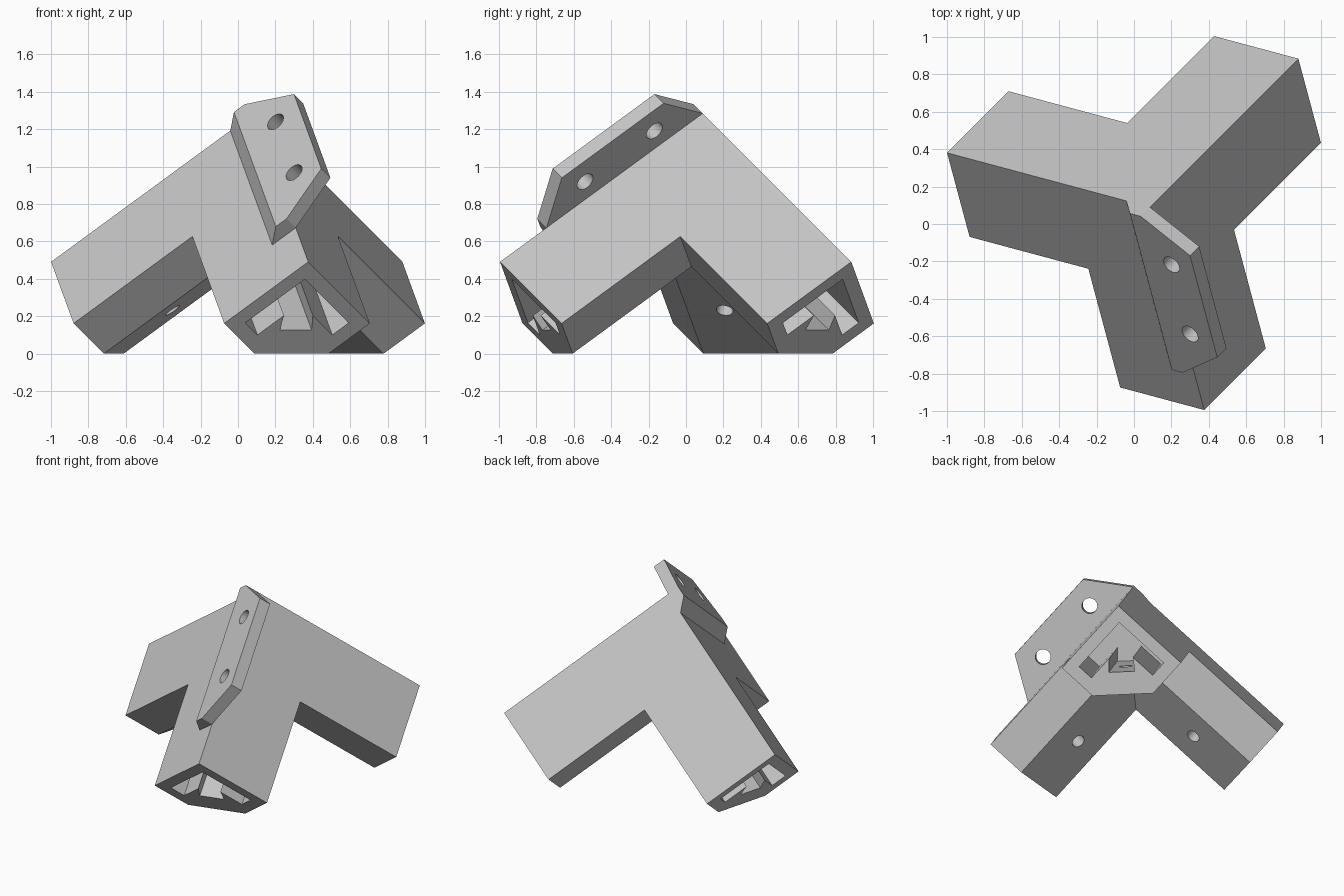
import bpy, bmesh, math
from mathutils import Vector

cube = bpy.data.objects.get("Cube")
if cube:
    bpy.data.objects.remove(cube, do_unlink=True)

# Single grey plastic
grey = bpy.data.materials.new("grey_plastic")
grey.use_nodes = True
colour = (0.55, 0.55, 0.55, 1)
grey.diffuse_color = colour
grey.node_tree.nodes["Principled BSDF"].inputs["Base Color"].default_value = colour

# Corner frame: three perpendicular axes sloping down from the apex
APEX = Vector((0.085, 0.09, 1.285))
LENGTH, WIDTH, FLAT = 1.375, 0.57, 0.28


def axis(degrees):
    r, t = math.sqrt(2 / 3), math.radians(degrees)
    return Vector((r * math.cos(t), r * math.sin(t), -math.sqrt(1 / 3)))


AXES = [axis(165), axis(45), axis(285)]


def place(a, b, c):
    return APEX + AXES[0] * a + AXES[1] * b + AXES[2] * c


def finish(bm, name):
    bmesh.ops.recalc_face_normals(bm, faces=bm.faces)
    mesh = bpy.data.meshes.new(name)
    bm.to_mesh(mesh)
    bm.free()
    mesh.materials.append(grey)
    ob = bpy.data.objects.new(name, mesh)
    bpy.context.scene.collection.objects.link(ob)
    return ob


def loft(name, ring_a, ring_b):
    """Solid between two matching rings of points."""
    bm = bmesh.new()
    lo = [bm.verts.new(p) for p in ring_a]
    hi = [bm.verts.new(p) for p in ring_b]
    bm.faces.new(lo)
    bm.faces.new(hi)
    for i in range(len(lo)):
        j = (i + 1) % len(lo)
        bm.faces.new((lo[i], lo[j], hi[j], hi[i]))
    return finish(bm, name)


def along(i, profile, start, end, name):
    """Extrude a profile along corner axis i."""
    rings = []
    for d in (start, end):
        ring = []
        for u, v in profile:
            p = [0, 0, 0]
            p[i], p[(i + 1) % 3], p[(i + 2) % 3] = d, u, v
            ring.append(place(*p))
        rings.append(ring)
    return loft(name, *rings)


def rod(start, end, radius, name):
    d = end - start
    u = d.orthogonal().normalized()
    v = d.normalized().cross(u)
    turn = [math.tau * k / 32 for k in range(32)]
    offs = [(u * math.cos(t) + v * math.sin(t)) * radius for t in turn]
    return loft(name, [start + o for o in offs], [end + o for o in offs])


def combine(ob, others, operation):
    for other in others:
        mod = ob.modifiers.new("combine", 'BOOLEAN')
        mod.operation, mod.solver, mod.object = operation, 'EXACT', other
        bpy.context.view_layer.update()
        deps = bpy.context.evaluated_depsgraph_get()
        mesh = bpy.data.meshes.new_from_object(ob.evaluated_get(deps))
        ob.modifiers.clear()
        ob.data = mesh
        bpy.data.objects.remove(other, do_unlink=True)


# Three chamfered arms joined at the apex
section = [(0, 0), (WIDTH, 0), (WIDTH, FLAT), (FLAT, WIDTH), (0, WIDTH)]
body = along(0, section, 0, LENGTH, "corner_bracket")
combine(body, [along(i, section, 0, LENGTH, "arm") for i in (1, 2)], 'UNION')

# Three-pronged socket in the end of every arm
half = [(0.485, 0.08), (0.485, 0.192), (0.305, 0.192), (0.378, 0.254)]
socket = [(0.08, 0.08)] + half + [(v, u) for u, v in reversed(half)]
combine(body, [along(i, socket, 0.575, LENGTH + 0.1, "socket_cutter")
               for i in range(3)], 'DIFFERENCE')

# Screw hole through the chamfer of every arm
screws = []
for i in range(3):
    ends = []
    for depth in (0.25, 0.5):
        p = [depth] * 3
        p[i] = 0.975
        ends.append(place(*p))
    screws.append(rod(ends[0], ends[1], 0.045, "screw_cutter"))
combine(body, screws, 'DIFFERENCE')

# Mounting plate with bevelled root, lying along one ridge
THICK, REACH, SPAN = 0.085, -0.283, 1.06


def plate_ring(root, b):
    outline = [(root, 0), (0, 0), (REACH, 0.19), (REACH, SPAN - 0.18),
               (0, SPAN), (root, SPAN)]
    return [place(a, b, c) for a, c in outline]


plate = loft("mounting_plate", plate_ring(0.16, 0), plate_ring(0.073, -THICK))
combine(plate, [rod(place(-0.13, 0.1, c), place(-0.13, -0.2, c), 0.052, "hole_cutter")
                for c in (0.293, 0.763)], 'DIFFERENCE')

# Smooth holes, crisp edges
for ob in (body, plate):
    bpy.ops.object.select_all(action='DESELECT')
    bpy.context.view_layer.objects.active = ob
    ob.select_set(True)
    bpy.ops.object.shade_smooth_by_angle(angle=math.radians(30))
